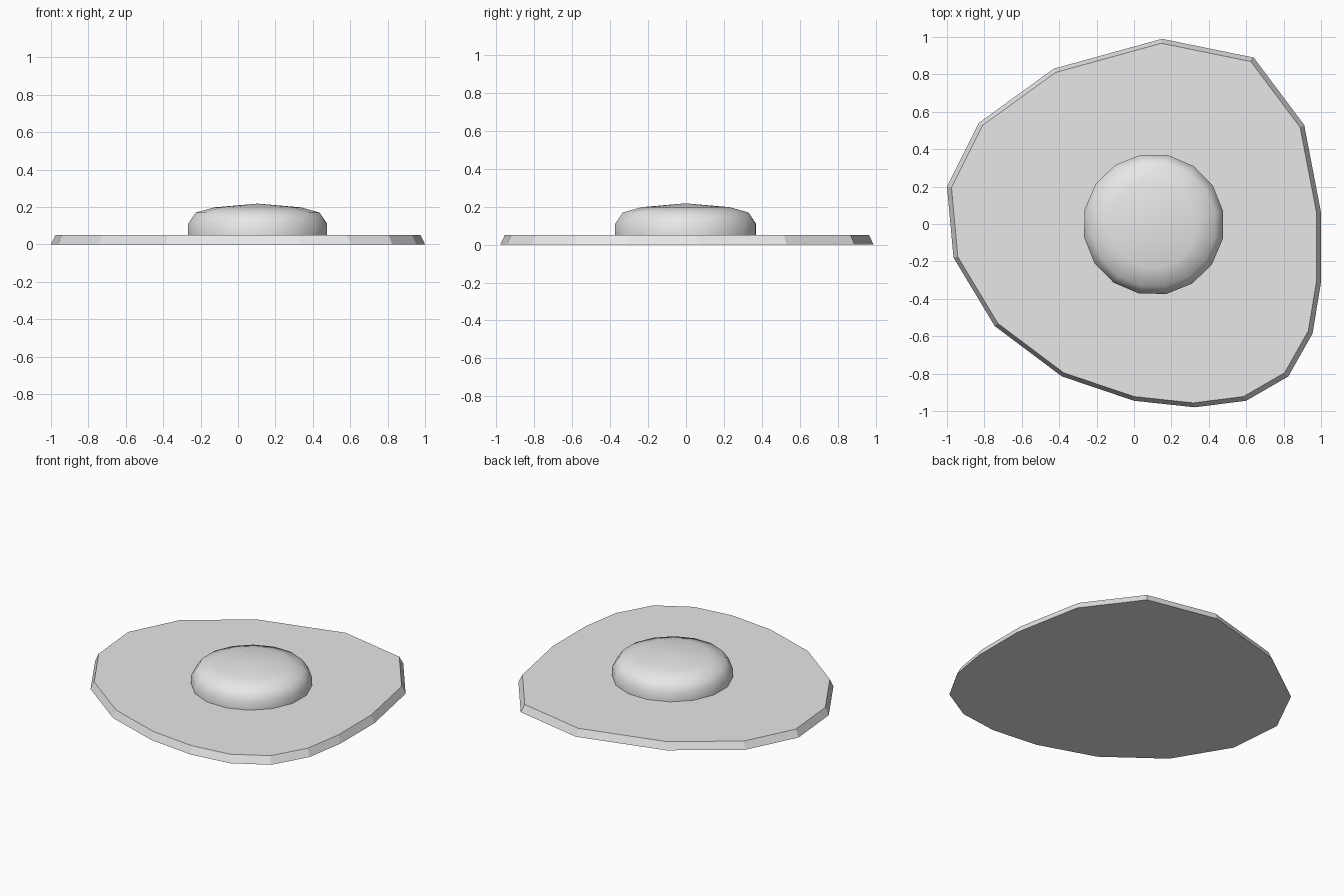
import bpy
import bmesh
from math import cos, sin, radians

cube = bpy.data.objects.get("Cube")
if cube:
    bpy.data.objects.remove(cube, do_unlink=True)

grey = bpy.data.materials.new("light grey")
grey.use_nodes = True
grey.diffuse_color = (0.8, 0.8, 0.8, 1)
grey.node_tree.nodes["Principled BSDF"].inputs["Base Color"].default_value = (0.8, 0.8, 0.8, 1)


def loft(name, rings, apex=None):
    """Skin stacked rings; close the bottom, and the top flat or to a point."""
    bm = bmesh.new()
    loops = [[bm.verts.new(p) for p in ring] for ring in rings]
    n = len(loops[0])
    for low, high in zip(loops, loops[1:]):
        for i in range(n):
            j = (i + 1) % n
            bm.faces.new((low[i], low[j], high[j], high[i])).smooth = apex is not None
    bm.faces.new(loops[0][::-1])
    if apex:
        tip = bm.verts.new(apex)
        for i in range(n):
            bm.faces.new((loops[-1][i], loops[-1][(i + 1) % n], tip)).smooth = True
    else:
        bm.faces.new(loops[-1])
    bmesh.ops.recalc_face_normals(bm, faces=bm.faces)
    mesh = bpy.data.meshes.new(name)
    bm.to_mesh(mesh)
    bm.free()
    mesh.materials.append(grey)
    obj = bpy.data.objects.new(name, mesh)
    bpy.context.collection.objects.link(obj)
    return obj


# Egg white: irregular flat slab with a slightly bevelled rim
outline = [(1, .06), (.91, .53), (.64, .89), (.15, .99), (-.43, .83), (-.83, .54),
           (-1, .2), (-.965, -.18), (-.745, -.545), (-.385, -.815), (0, -.945),
           (.325, -.98), (.6, -.945), (.825, -.815), (.955, -.585), (1, -.31)]
loft("egg_white", [[(x, y, 0) for x, y in outline],
                   [(x * .976, y * .976, .05) for x, y in outline]])

# Yolk: sixteen-sided smooth dome
cx, cy, sides = .105, -.002, 16
profile = [(.378, .048), (.378, .11), (.337, .17), (.235, .198)]
angles = [radians(10.5 + 360 * i / sides) for i in range(sides)]
loft("yolk", [[(cx + r * cos(a), cy + r * sin(a), z) for a in angles] for r, z in profile],
     apex=(cx, cy, .218))
